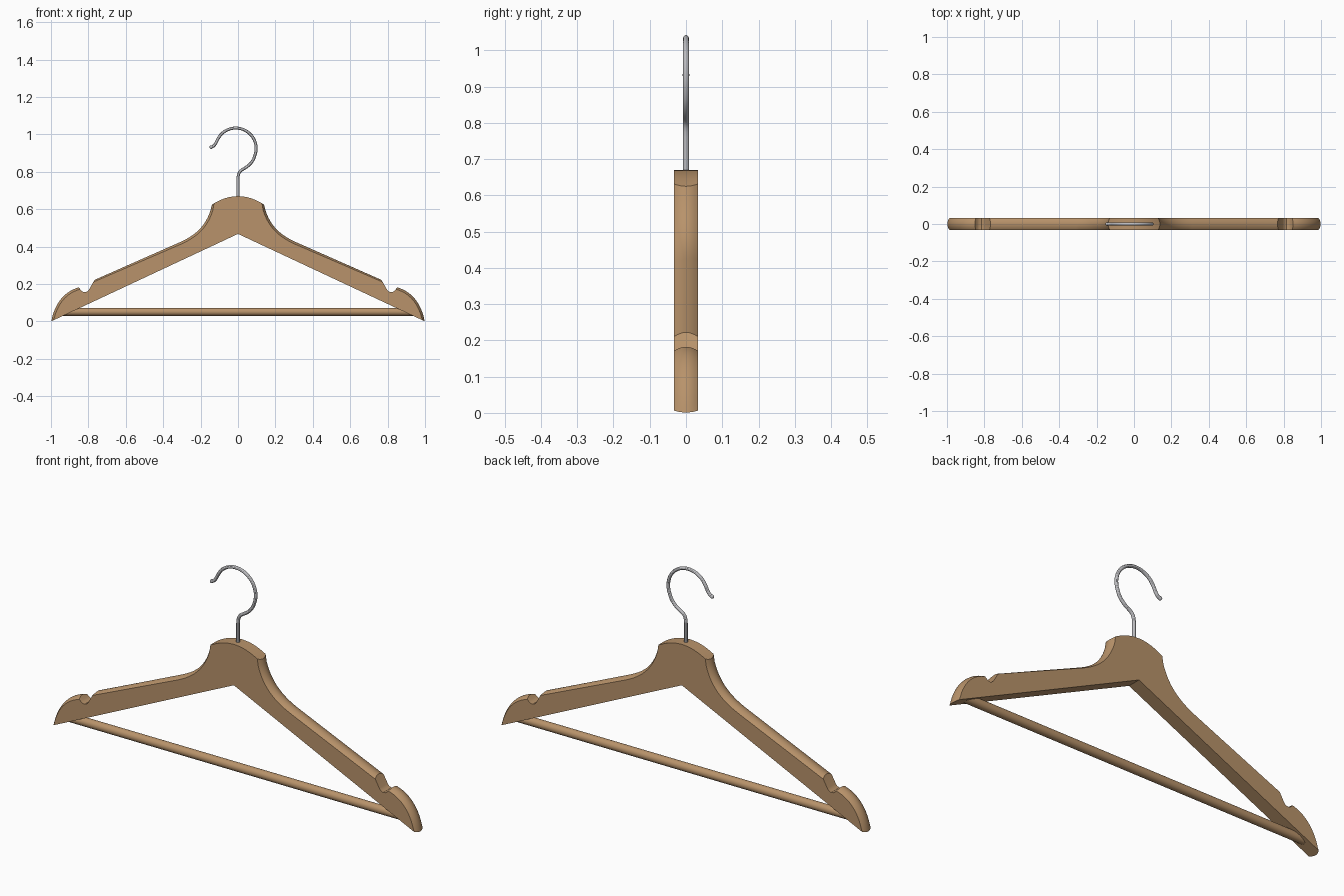
import bpy, bmesh, math
from mathutils import Vector

if "Cube" in bpy.data.objects:
    bpy.data.objects.remove(bpy.data.objects["Cube"])


def material(name, rgb):
    m = bpy.data.materials.new(name)
    m.diffuse_color = (*rgb, 1)
    m.use_nodes = True
    m.node_tree.nodes["Principled BSDF"].inputs["Base Color"].default_value = m.diffuse_color
    return m


WOOD = material("tan wood", (0.48, 0.29, 0.145))
METAL = material("steel", (0.50, 0.50, 0.52))


def finish(obj, mat, angle=30):
    obj.data.materials.append(mat)
    obj.data.shade_smooth()
    obj.data.set_sharp_from_angle(angle=math.radians(angle))


def from_bmesh(name, bm, mat):
    bmesh.ops.recalc_face_normals(bm, faces=bm.faces[:])
    me = bpy.data.meshes.new(name)
    bm.to_mesh(me)
    bm.free()
    ob = bpy.data.objects.new(name, me)
    bpy.context.collection.objects.link(ob)
    finish(ob, mat)
    return ob


def bezier(a, b, c, d, n):
    a, b, c, d = map(Vector, (a, b, c, d))
    pts = []
    for i in range(n + 1):
        t = i / n
        u = 1 - t
        pts.append(a * u**3 + b * 3 * u * u * t + c * 3 * u * t * t + d * t**3)
    return pts


def with_inset(pts, first, last):
    """Pair each point with its inward direction; the ends slide along neighbours."""
    out = []
    for i, p in enumerate(pts):
        if i == 0:
            d = Vector(first)
        elif i == len(pts) - 1:
            d = Vector(last)
        else:
            t = (pts[i + 1] - pts[i - 1]).normalized()
            d = Vector((t.y, -t.x))
        out.append((p, d))
    return out


# Right half of the hanger profile, from top centre to the tip
zero = Vector((0, 0))
half = [(Vector((0.139 * i / 6, 0.67 - 0.045 * (i / 6) ** 2)), zero) for i in range(6)]
neck = bezier((0.139, 0.625), (0.165, 0.50), (0.245, 0.454), (0.31, 0.424), 14)
neck.append(Vector((0.767, 0.222)))
half += with_inset(neck, (-0.9, 0.55), (0.55, -0.95))
half += [(Vector(p), zero) for p in
         ((0.796, 0.171), (0.804, 0.161), (0.816, 0.156), (0.828, 0.158), (0.838, 0.165))]
tip = bezier((0.851, 0.182), (0.93, 0.162), (0.983, 0.09), (0.998, 0.001), 12)
half += with_inset(tip, (-0.5, -0.85), (-0.95, 0.44))
bottom = [(Vector((0, 0.468)), zero)]
mirror = [(Vector((-p.x, p.y)), Vector((-d.x, d.y))) for p, d in reversed(half[1:])]
outline = half + bottom + mirror

# Wooden body: crowned upper edges, flat front and back
bm = bmesh.new()
W, CROWN, LAYERS = 0.0325, 0.012, 8
rings = []
for k in range(LAYERS + 1):
    s = -1 + 2 * k / LAYERS
    ring = []
    for p, d in outline:
        q = p + d * (CROWN * s * s)
        ring.append(bm.verts.new((q.x, s * W, q.y)))
    rings.append(ring)
n = len(outline)
for r0, r1 in zip(rings, rings[1:]):
    for i in range(n):
        j = (i + 1) % n
        bm.faces.new((r0[i], r0[j], r1[j], r1[i]))
bm.faces.new(rings[0])
bm.faces.new(rings[-1])
from_bmesh("hanger_body", bm, WOOD)

# Round trouser bar
bpy.ops.mesh.primitive_cylinder_add(vertices=32, radius=0.021, depth=1.89,
                                    location=(0, 0, 0.051), rotation=(0, math.pi / 2, 0))
bar = bpy.context.object
bar.name = "trouser_bar"
finish(bar, WOOD)

# Wire hook: stem, S-bend, big loop and flicked end
path = [(0, 0.62), (0, 0.76)]
path += [tuple(p) for p in bezier((0, 0.76), (0, 0.83), (0.045, 0.80), (0.083, 0.867), 12)[1:]]
cx, cz, r = -0.012, 0.925, 0.109
path += [(cx + r * math.cos(math.radians(a)), cz + r * math.sin(math.radians(a)))
         for a in range(-22, 144, 8)]
path += [tuple(p) for p in bezier((-0.103, 0.984), (-0.116, 0.962), (-0.122, 0.936), (-0.143, 0.932), 8)[1:]]
SIDES, R = 12, 0.008
bm = bmesh.new()
rings = []
for i, (x, z) in enumerate(path):
    a, b = path[max(i - 1, 0)], path[min(i + 1, len(path) - 1)]
    t = Vector((b[0] - a[0], 0, b[1] - a[1])).normalized()
    side = Vector((t.z, 0, -t.x))
    rings.append([bm.verts.new(Vector((x, 0, z)) + R * (side * math.cos(u) + Vector((0, 1, 0)) * math.sin(u)))
                  for u in (2 * math.pi * k / SIDES for k in range(SIDES))])
for r0, r1 in zip(rings, rings[1:]):
    for k in range(SIDES):
        m = (k + 1) % SIDES
        bm.faces.new((r0[k], r0[m], r1[m], r1[k]))
bm.faces.new(rings[0])
bm.faces.new(rings[-1])
from_bmesh("wire_hook", bm, METAL)

# Small rounded end on the hook
bpy.ops.mesh.primitive_uv_sphere_add(segments=16, ring_count=8, radius=0.0095,
                                     location=(-0.143, 0, 0.932))
ball = bpy.context.object
ball.name = "hook_tip"
finish(ball, METAL, 60)
